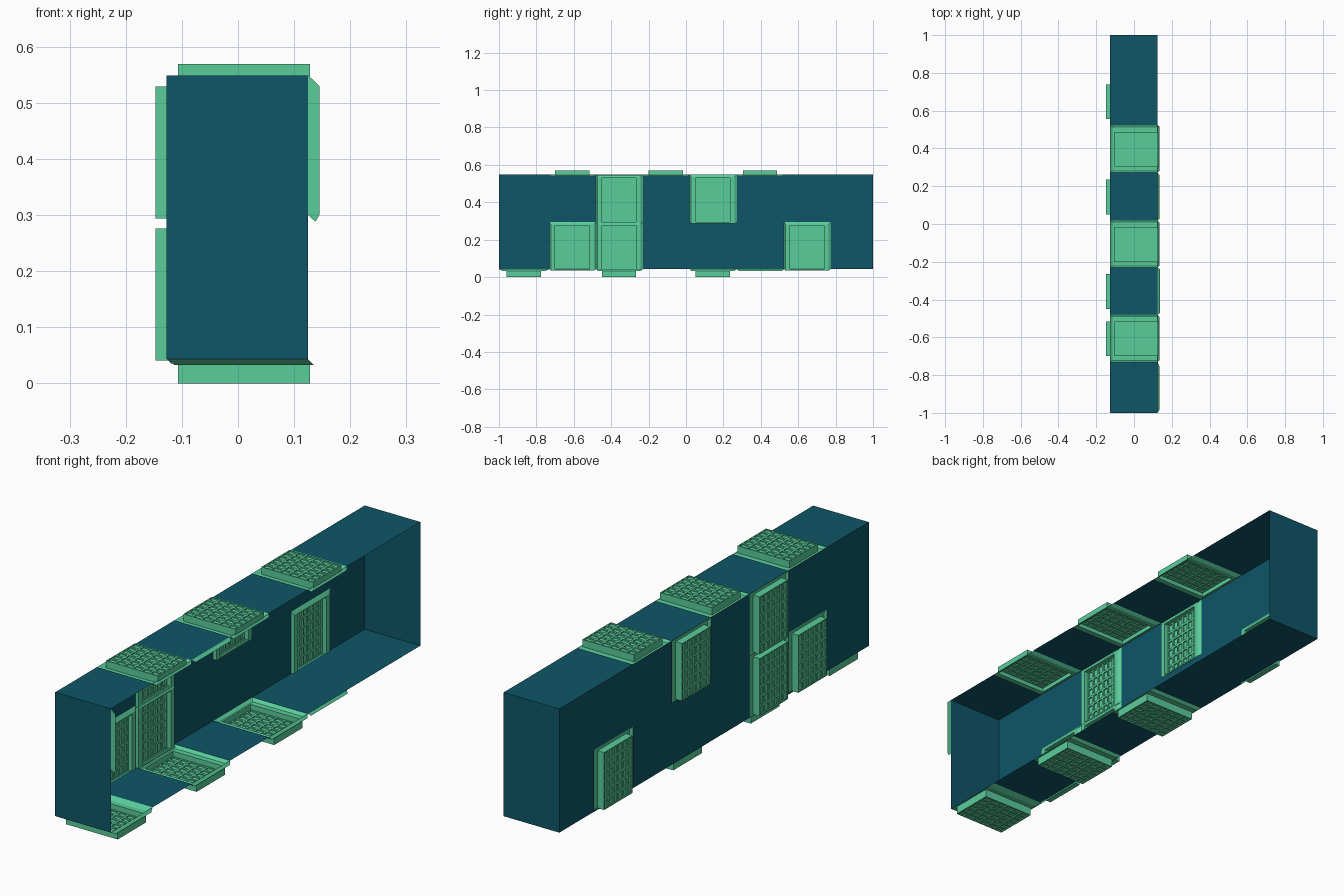
import bpy, bmesh
from mathutils import Vector

if "Cube" in bpy.data.objects:
    bpy.data.objects.remove(bpy.data.objects["Cube"])

def material(name, rgb):
    m = bpy.data.materials.new(name)
    m.diffuse_color = (*rgb, 1)
    m.use_nodes = True
    m.node_tree.nodes["Principled BSDF"].inputs["Base Color"].default_value = m.diffuse_color
    return m

TEAL = material("dark_teal", (0.0044, 0.093, 0.138))
GREEN = material("mint_green", (0.10, 0.61, 0.33))

X0, X1 = -0.127, 0.125
Z0, ZM, Z1 = 0.043, 0.296, 0.549
YS = [-1, -0.73, -0.48, -0.23, 0.02, 0.272, 0.525, 0.775, 1]

# Local frames: u across the panel, v along y, w outward
FRAMES = {
    "floor": lambda u, v, w: Vector((u, v, Z0 - w)),
    "ceiling": lambda u, v, w: Vector((u, v, Z1 + w)),
    "wall": lambda u, v, w: Vector((X0 - w, v, u)),
}

def finish(bm, name, mat):
    bmesh.ops.remove_doubles(bm, verts=bm.verts, dist=1e-5)
    me = bpy.data.meshes.new(name)
    bm.to_mesh(me)
    bm.free()
    me.materials.append(mat)
    ob = bpy.data.objects.new(name, me)
    bpy.context.collection.objects.link(ob)

def quad(bm, pts):
    return bm.faces.new([bm.verts.new(p) for p in pts])

def rect(u0, u1, v0, v1, w):
    return [(u0, v0, w), (u1, v0, w), (u1, v1, w), (u0, v1, w)]

def panels(name, side, rows, openings):
    """Flat wall made of cells, leaving out the cells that hold a tray."""
    bm = bmesh.new()
    for r, (u0, u1) in enumerate(rows):
        for c in range(8):
            if (c, r) not in openings:
                quad(bm, [FRAMES[side](*p) for p in rect(u0, u1, YS[c], YS[c + 1], 0)])
    finish(bm, name, TEAL)

def lattice(bm, f, u0, u1, v0, v1, w, sink, n=6):
    """Waffle plate: a grid whose cells are sunk by an amount along w."""
    du, dv = (u1 - u0) / n, (v1 - v0) / n
    bar = 0.0045
    for i in range(n):
        for j in range(n):
            a, b = u0 + i * du, v0 + j * dv
            rings = [rect(a, a + du, b, b + dv, w),
                     rect(a + bar, a + du - bar, b + bar, b + dv - bar, w),
                     rect(a + bar, a + du - bar, b + bar, b + dv - bar, w + sink)]
            skin(bm, f, rings, True)

def skin(bm, f, rings, cap=False):
    """Bridge consecutive rectangles."""
    vs = [[bm.verts.new(f(*p)) for p in ring] for ring in rings]
    for a, b in zip(vs, vs[1:]):
        for k in range(4):
            m = (k + 1) % 4
            bm.faces.new((a[k], a[m], b[m], b[k]))
    if cap:
        bm.faces.new(vs[-1])

def tray(name, side, col, row, shift, rim, depth):
    """Chamfered rim, straight sides and a waffle plate at the end."""
    f = FRAMES[side]
    u0, u1 = row
    v0, v1 = YS[col], YS[col + 1]
    uc, vc = (u0 + u1) / 2 + shift, (v0 + v1) / 2 - 0.003
    hu, hv = 0.1175, 0.092
    bm = bmesh.new()
    body = (uc - hu, uc + hu, vc - hv, vc + hv)
    skin(bm, f, [rect(u0, u1, v0, v1, 0),
                 rect(uc - 0.124, uc + 0.124, vc - 0.115, vc + 0.115, rim),
                 rect(*body, rim),
                 rect(*body, depth)])
    lattice(bm, f, *body, depth, -0.005)
    lattice(bm, f, *body, depth - 0.012, 0.005)
    finish(bm, name, GREEN)

# Shell: floor, ceiling, one long wall and two ends; the +x side is open
across = (X0, X1)
rows = [(Z0, ZM), (ZM, Z1)]
floor_cols, ceiling_cols = [0, 2, 4], [1, 3, 5]
wall_cells = [(1, 0), (2, 0), (2, 1), (4, 1), (6, 0)]
panels("floor", "floor", [across], [(c, 0) for c in floor_cols])
panels("ceiling", "ceiling", [across], [(c, 0) for c in ceiling_cols])
panels("long_wall", "wall", rows, wall_cells)
for name, y in (("front_end", -1), ("back_end", 1)):
    bm = bmesh.new()
    quad(bm, [(X0, y, Z0), (X1, y, Z0), (X1, y, Z1), (X0, y, Z1)])
    finish(bm, name, TEAL)

# Grille trays
for i, c in enumerate(floor_cols):
    tray(f"floor_tray_{i + 1}", "floor", c, across, 0.0115, 0.01, Z0)
for i, c in enumerate(ceiling_cols):
    tray(f"ceiling_tray_{i + 1}", "ceiling", c, across, 0.0115, -0.009, 0.02)
for i, (c, r) in enumerate(wall_cells):
    tray(f"wall_tray_{i + 1}", "wall", c, rows[r], -0.011, -0.009, 0.02)

# Small trim strips along the open side
def trim(name, pts):
    bm = bmesh.new()
    quad(bm, pts)
    finish(bm, name, GREEN)

trim("front_trim", [(X1, -0.999, Z1), (0.145, -0.999, 0.53), (0.145, -0.999, 0.30),
                    (0.138, -0.999, 0.288), (X1, -0.999, 0.30)])
trim("floor_trim", [(X1, 0.272, Z0), (0.134, 0.28, 0.034), (0.134, 0.517, 0.034), (X1, 0.525, Z0)])
trim("ceiling_trim", [(X1, -0.48, Z1), (0.138, -0.47, 0.54), (0.138, -0.24, 0.54), (X1, -0.23, Z1)])
